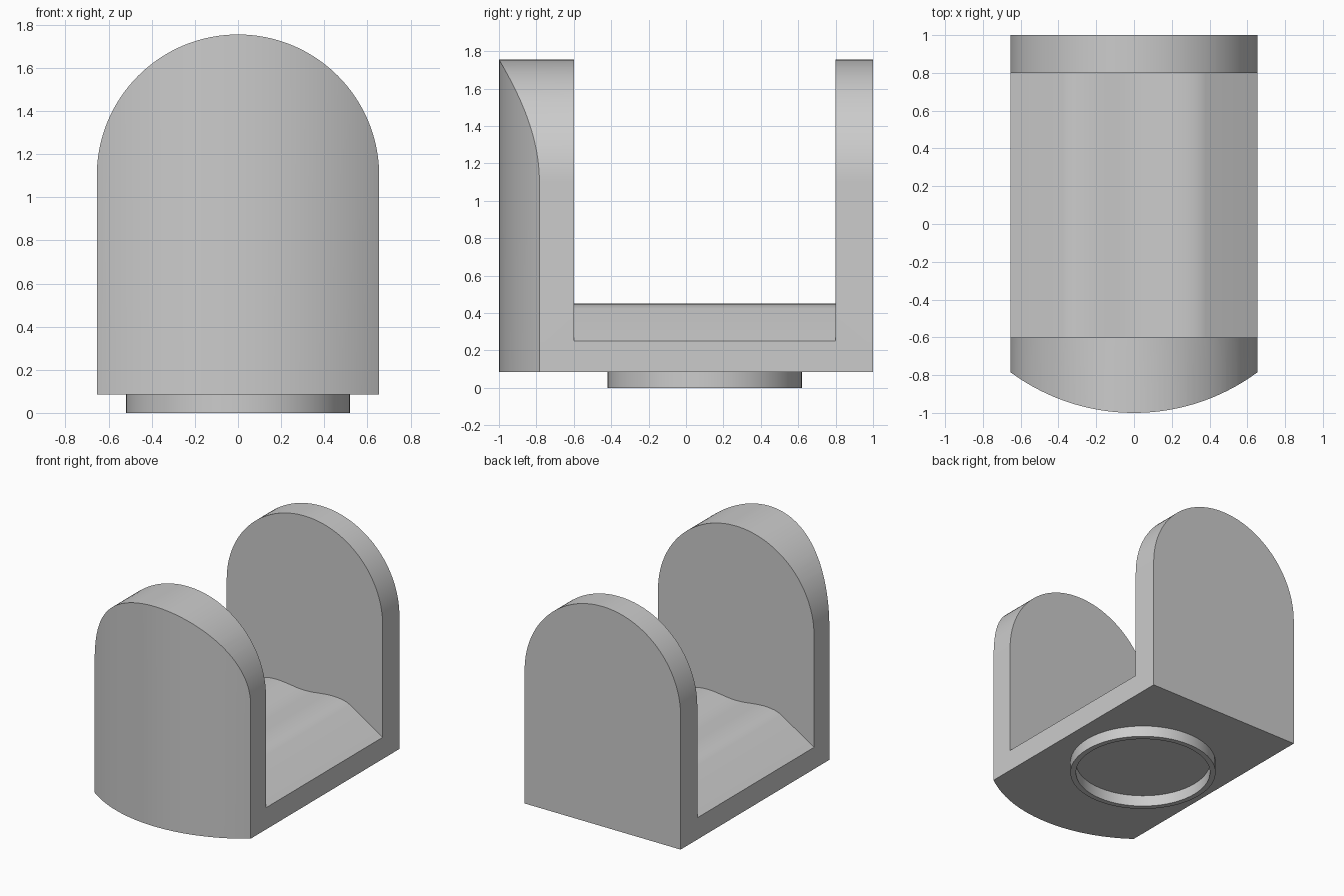
import bpy, bmesh, math
from mathutils import Vector

cube = bpy.data.objects.get("Cube")
if cube:
    bpy.data.objects.remove(cube, do_unlink=True)

HALF, BASE, SPRING, CENTRE = 0.655, 0.085, 1.1, 0.1

grey = bpy.data.materials.new("plain grey")
grey.use_nodes = True
colour = (0.6, 0.6, 0.6, 1)
grey.diffuse_color = colour
grey.node_tree.nodes["Principled BSDF"].inputs["Base Color"].default_value = colour


def prism(name, outline, place, start, end):
    """Extrude a 2D outline between two depths; place maps (u, v, depth) to 3D."""
    bm = bmesh.new()
    low = [bm.verts.new(place(u, v, start)) for u, v in outline]
    high = [bm.verts.new(place(u, v, end)) for u, v in outline]
    bm.faces.new(low)
    bm.faces.new(high)
    for i in range(len(outline)):
        j = (i + 1) % len(outline)
        bm.faces.new((low[i], low[j], high[j], high[i]))
    bmesh.ops.recalc_face_normals(bm, faces=bm.faces)
    mesh = bpy.data.meshes.new(name)
    bm.to_mesh(mesh)
    bm.free()
    obj = bpy.data.objects.new(name, mesh)
    bpy.context.collection.objects.link(obj)
    mesh.materials.append(grey)
    return obj


def along_y(u, v, d):
    return Vector((u, d, v))


def along_z(u, v, d):
    return Vector((u, v, d))


def boolean(target, cutter, operation):
    mod = target.modifiers.new(cutter.name, "BOOLEAN")
    mod.operation, mod.object, mod.solver = operation, cutter, "EXACT"
    bpy.context.view_layer.objects.active = target
    bpy.ops.object.modifier_apply(modifier=mod.name)
    bpy.data.objects.remove(cutter, do_unlink=True)


def smooth(obj):
    bpy.ops.object.select_all(action="DESELECT")
    obj.select_set(True)
    bpy.context.view_layer.objects.active = obj
    bpy.ops.object.shade_smooth_by_angle(angle=math.radians(25))


# Arched block running front to back
arch = [(-HALF, BASE), (HALF, BASE)]
for i in range(65):
    a = math.pi * i / 64
    arch.append((HALF * math.cos(a), SPRING + HALF * math.sin(a)))
cradle = prism("cradle", arch, along_y, -1.1, 1)

# Plan outline: bowed front, square back
radius = 1 + CENTRE
reach = math.asin(0.7 / radius)
plan = [(0.7, 1.2), (-0.7, 1.2)]
for i in range(49):
    a = reach * (i / 24 - 1)
    plan.append((radius * math.sin(a), CENTRE - radius * math.cos(a)))
boolean(cradle, prism("plan_cutter", plan, along_z, -0.5, 2.5), "INTERSECT")

# Opening between the walls, with sloped sides and a gently waved floor
half_floor = [(0.8, 0.25), (HALF, 0.25), (0.38, 0.423), (0.355, 0.435),
              (0.32, 0.445), (0.28, 0.45), (0.23, 0.452), (0.18, 0.449),
              (0.12, 0.442), (0.06, 0.434)]
floor = half_floor + [(0, 0.431)] + [(-x, z) for x, z in reversed(half_floor)]
opening = [(0.8, 2.5)] + floor + [(-0.8, 2.5)]
boolean(cradle, prism("opening_cutter", opening, along_y, -0.6, 0.8), "DIFFERENCE")
smooth(cradle)


# Round locating rim under the base
def circle(r):
    return [(r * math.cos(i * math.tau / 64), CENTRE + r * math.sin(i * math.tau / 64))
            for i in range(64)]


rim = prism("base_rim", circle(0.52), along_z, 0, BASE)
boolean(rim, prism("rim_cutter", circle(0.48), along_z, -0.1, 0.2), "DIFFERENCE")
smooth(rim)
